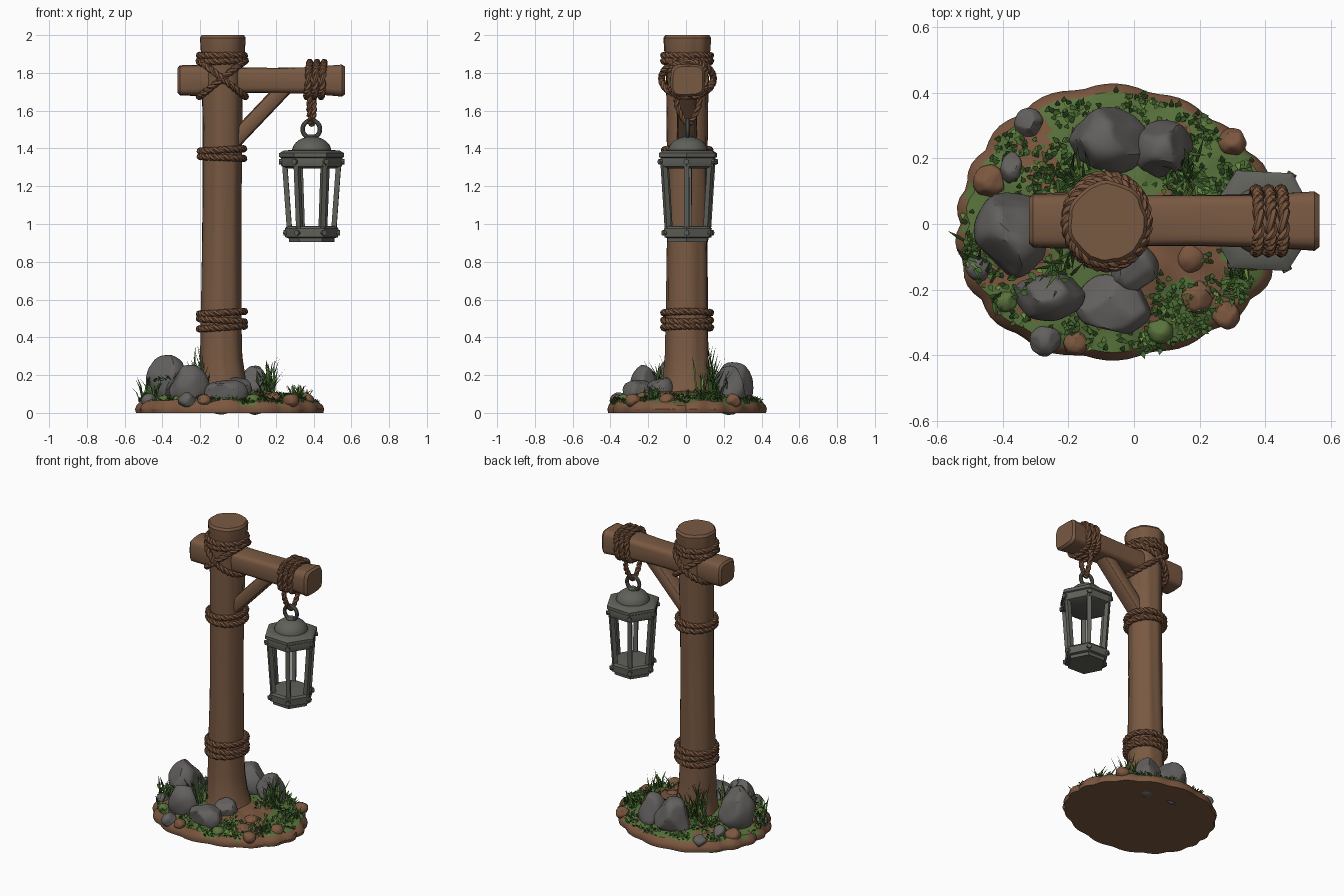
import bpy, bmesh, math, random
from math import sin, cos, pi, tau
from mathutils import Vector, noise

random.seed(7)
if "Cube" in bpy.data.objects:
    bpy.data.objects.remove(bpy.data.objects["Cube"])
made = []


def material(name, r, g, b):
    m = bpy.data.materials.new(name)
    m.use_nodes = True
    m.diffuse_color = (r, g, b, 1)
    m.node_tree.nodes["Principled BSDF"].inputs["Base Color"].default_value = (r, g, b, 1)
    return m


WOOD = material("wood", .19, .10, .055)
ROPE = material("rope", .19, .09, .047)
DIRT = material("dirt", .20, .095, .05)
MOSS = material("moss", .10, .17, .045)
GRASS = material("dark_grass", .055, .14, .028)
FRESH = material("light_grass", .13, .25, .05)
STONE = material("stone", .125, .118, .112)
METAL = material("iron", .115, .118, .10)


def add(name, bm, *mats):
    me = bpy.data.meshes.new(name)
    bmesh.ops.recalc_face_normals(bm, faces=bm.faces)
    bm.to_mesh(me)
    bm.free()
    for m in mats:
        me.materials.append(m)
    ob = bpy.data.objects.new(name, me)
    bpy.context.collection.objects.link(ob)
    made.append(ob)
    return ob


def section(n, rx, ry, power=1.0, turn=0.0):
    """Rounded or squared outline in two dimensions."""
    pts = []
    for i in range(n):
        c, s = cos(tau * i / n + turn), sin(tau * i / n + turn)
        pts.append((rx * math.copysign(abs(c) ** power, c), ry * math.copysign(abs(s) ** power, s)))
    return pts


def loft(bm, rings):
    loops = [[bm.verts.new(p) for p in ring] for ring in rings]
    n = len(loops[0])
    for a, b in zip(loops, loops[1:]):
        for i in range(n):
            bm.faces.new((a[i], a[(i + 1) % n], b[(i + 1) % n], b[i]))
    bm.faces.new(loops[0][::-1])
    bm.faces.new(loops[-1])


def bar(bm, p, q, rx, ry, n=4, power=1.0, turn=pi / 4):
    p, q = Vector(p), Vector(q)
    rot = (q - p).to_track_quat('Z', 'Y')
    outline = [rot @ Vector((u, v, 0)) for u, v in section(n, rx, ry, power, turn)]
    loft(bm, [[e + o for o in outline] for e in (p, q)])


def prism_stack(bm, cx, cy, levels, n, turn=0.0):
    loft(bm, [[(cx + u, cy + v, z) for u, v in section(n, r, r, 1, turn)] for r, z in levels])


def rope(name, loops, strand=.0125):
    """Two strands twisted round each closed path."""
    cu = bpy.data.curves.new(name, 'CURVE')
    cu.dimensions, cu.bevel_depth, cu.bevel_resolution = '3D', strand, 1
    for pts, twists in loops:
        n, mid = len(pts), sum(pts, Vector()) / len(pts)
        for phase in (0, pi):
            sp = cu.splines.new('POLY')
            sp.points.add(n - 1)
            sp.use_cyclic_u = True
            for i, p in enumerate(pts):
                tan = (pts[(i + 1) % n] - pts[i - 1]).normalized()
                out = (p - mid).normalized()
                a = tau * twists * i / n + phase
                off = out * cos(a) + tan.cross(out) * sin(a)
                sp.points[i].co = (*(p + off * strand * .6), 1)
    ob = bpy.data.objects.new(name, cu)
    bpy.context.collection.objects.link(ob)
    bpy.ops.object.select_all(action='DESELECT')
    ob.select_set(True)
    bpy.context.view_layer.objects.active = ob
    bpy.ops.object.convert(target='MESH')
    ob = bpy.context.view_layer.objects.active
    ob.data.materials.clear()
    ob.data.materials.append(ROPE)
    made.append(ob)


# Ground mound with a lumpy dirt rim and mossy patches
GX = -.053


def edge(a):
    lump = .022 * abs(sin(9 * a + sin(2 * a))) + .015 * sin(3 * a + 2.2)
    return Vector((.50 * cos(a), .42 * sin(a), 0)) * (.97 + 1.6 * lump)


def ground_z(x, y):
    a = math.atan2(y / .42, (x - GX) / .50)
    f = math.hypot(x - GX, y) / edge(a).length
    return .115 - .06 * f * f + .016 * noise.noise(Vector((x * 11, y * 11, 3)))


bm = bmesh.new()
rings = []
for f, z in ((.99, 0), (1.0, .02), (.985, .04)) + tuple((f, None) for f in (.94, .86, .77, .67, .56, .45, .33, .2, .06)):
    ring = []
    for i in range(96):
        p = edge(tau * i / 96) * f + Vector((GX, 0, 0))
        p.z = ground_z(p.x, p.y) if z is None else z
        ring.append(p)
    rings.append(ring)
loft(bm, rings)
mound = add("ground_mound", bm, DIRT, MOSS)
for poly in mound.data.polygons:
    c = poly.center
    inside = math.hypot((c.x - GX) / .50, c.y / .42)
    if poly.normal.z > .3 and inside < .93 and noise.noise(c * 7) > -.22:
        poly.material_index = 1


# Boulders and pebbles: spheres flattened by random planes
def rock(name, x, y, z, sx, sy, sz, mat, cut=.76):
    bm = bmesh.new()
    bmesh.ops.create_icosphere(bm, subdivisions=4, radius=1)
    planes = [Vector((random.gauss(0, 1), random.gauss(0, 1), random.gauss(0, 1))).normalized() for _ in range(9)]
    for v in bm.verts:
        for n in planes:
            d = v.co.dot(n)
            if d > cut:
                v.co -= n * (d - cut) * .9
        v.co *= 1.08 + .05 * noise.noise(v.co * 2 + Vector((x, y, 0)) * 9)
        v.co = Vector((x + v.co.x * sx, y + v.co.y * sy, z + v.co.z * sz))
    add(name, bm, mat)


for name, *spec in (
        ("back_boulder", -.08, .255, .13, .115, .10, .13), ("back_side_boulder", .09, .225, .12, .085, .09, .12),
        ("right_boulder", -.37, -.03, .16, .11, .125, .14), ("front_right_boulder", -.26, -.215, .14, .10, .075, .11),
        ("front_boulder", -.06, -.245, .10, .11, .09, .085), ("post_stone", .0, -.135, .12, .07, .07, .07),
        ("side_stone", -.37, .17, .08, .035, .045, .045), ("rim_stone", -.32, .305, .06, .042, .045, .04)):
    rock(name, *spec, STONE)
for i, (x, y, r, mat) in enumerate((
        (-.44, .13, .047, DIRT), (-.27, -.355, .045, STONE), (-.18, -.365, .035, DIRT), (.08, -.325, .037, MOSS),
        (.19, -.22, .05, DIRT), (-.39, -.235, .032, MOSS), (.30, .25, .04, DIRT), (-.27, .215, .03, DIRT),
        (.17, -.10, .05, DIRT), (.28, -.28, .04, DIRT), (.36, -.1, .04, DIRT), (-.47, -.13, .04, STONE))):
    rock(f"pebble_{i + 1}", x, y, .065, r, r, r * .9, mat, .85)


# Grass: outward-leaning blades and low leafy cover
def blade(bm, base, height, lean, width, tone):
    a = random.uniform(0, tau)
    out, side = Vector((cos(a), sin(a), 0)), Vector((-sin(a), cos(a), 0)) * width
    mid = base + out * lean * .35 + Vector((0, 0, height * .6))
    tip = base + out * lean + Vector((0, 0, height))
    v = [bm.verts.new(p) for p in (base - side * .6, base + side * .6, mid + side, mid - side, tip)]
    for f in (bm.faces.new(v[:4]), bm.faces.new((v[3], v[2], v[4]))):
        f.material_index = tone


def patch(bm, x, y, spread, count, height, width, fresh=.25, lift=0):
    for _ in range(count):
        px, py = x + random.gauss(0, spread), y + random.gauss(0, spread)
        if math.hypot((px - GX) / .50, py / .42) > .95:
            continue
        h = height * random.uniform(.5, 1.1)
        base = Vector((px, py, ground_z(px, py) - .005 + lift))
        blade(bm, base, h, random.uniform(.3, .7) * min(h, .1) + .012, width, int(random.random() < fresh))


bm = bmesh.new()
for x, y, h in ((-.2, .14, .24), (.17, .13, .19), (-.5, -.1, .12), (-.46, -.24, .13), (.31, -.17, .08),
                (.15, .17, .15), (-.21, -.12, .2), (-.14, .14, .18), (.33, .1, .07)):
    patch(bm, x, y, .022, 24, h, .0055, .3)
add("grass_tufts", bm, GRASS, FRESH)
bm = bmesh.new()
for x, y in ((.0, .385), (-.2, .36), (.29, .13), (.2, .3), (.3, -.2), (.18, -.32), (.02, -.38), (-.15, -.33),
             (-.42, -.27), (-.5, -.09), (-.22, .17), (.15, .12), (-.28, .13), (.36, -.02), (-.38, .23), (.1, -.24)):
    patch(bm, x, y, .045, 75, .026, .008, .2)
patch(bm, -.35, -.14, .05, 50, .03, .009, .1, .1)
add("leafy_cover", bm, GRASS, FRESH)

# Timber post with a flared foot and weathered grain
bm = bmesh.new()
rings = []
for z, r, cx in ((.03, .165, -.07), (.10, .14, -.073), (.18, .122, -.08), (.3, .112, -.088), (.5, .108, -.09),
                 (.75, .105, -.088), (1.0, .102, -.087), (1.3, .102, -.085), (1.5, .104, -.084), (1.7, .107, -.083),
                 (1.86, .107, -.082), (1.91, .117, -.08), (1.985, .122, -.08), (2.0, .112, -.08)):
    ring = []
    for i in range(40):
        a = tau * i / 40
        k = r * (1 + .05 * noise.noise(Vector((cos(a) * 4, sin(a) * 4, z * 1.3))) + .02 * sin(7 * a + z))
        ring.append((cx + k * cos(a), .006 + k * sin(a) * 1.03, z))
    rings.append(ring)
loft(bm, rings)
add("post", bm, WOOD)

# Cross beam and diagonal brace
bm = bmesh.new()
rings = []
for x, hz, hy in ((-.32, .066, .07), (-.308, .078, .08), (-.23, .08, .083), (-.1, .074, .08), (.05, .067, .077),
                  (.2, .066, .077), (.35, .07, .08), (.47, .077, .085), (.55, .084, .09), (.566, .073, .078)):
    rings.append([(x, .01 + u * (1 + .06 * noise.noise(Vector((u * 30, v * 30, x * 4)))),
                   1.76 + v * (1 + .06 * noise.noise(Vector((v * 30, u * 30, x * 4)))))
                  for u, v in section(24, hy, hz, .45)])
loft(bm, rings)
add("cross_beam", bm, WOOD)
bm = bmesh.new()
bar(bm, (-.03, .005, 1.43), (.26, .005, 1.735), .052, .042, 16, .5, 0)
add("diagonal_brace", bm, WOOD)


# Rope bindings
def hoop(cx, cy, z, rx, ry, tilt=0.0, n=112):
    return [Vector((cx + rx * cos(tau * i / n), cy + ry * sin(tau * i / n), z + tilt * cos(tau * i / n)))
            for i in range(n)]


for name, r, heights in (("lower_binding", .119, (.452, .49, .53)), ("middle_binding", .115, (1.352, 1.392)),
                         ("upper_binding", .119, (1.862, 1.892))):
    rope(name, [(hoop(-.085, .006, z, r, r + .005, random.uniform(-.01, .01)), 14) for z in heights])
rope("cross_lashing", [(hoop(-.083, .008, 1.77, .122, .137, t), 14) for t in (.095, -.095)])
rope("beam_wraps", [([Vector((x + .008 * sin(tau * i / 96), .01 + u, 1.765 + v))
                      for i, (u, v) in enumerate(section(96, .093, .09, .6))], 12) for x in (.372, .41, .448)])
rope("hanging_loop", [([Vector((.39 + .012 * cos(tau * i / 72), .01 + .055 * cos(tau * i / 72) * (1 + .5 * sin(tau * i / 72)),
                                1.62 + .09 * sin(tau * i / 72))) for i in range(72)], 9)], .011)

# Iron lantern: hexagonal frame with open sides, dome and ring
LX, LY, TURN = .39, .01, -.05


def corner(i, r, z):
    a = tau * i / 6 + TURN
    return Vector((LX + r * cos(a), LY + r * sin(a), z))


bm = bmesh.new()
prism_stack(bm, LX, LY, ((.135, 1.295), (.16, 1.305), (.166, 1.325), (.163, 1.35), (.172, 1.355), (.172, 1.375),
                         (.15, 1.388), (.11, 1.392)), 6, TURN)
add("lantern_roof_rim", bm, METAL)
bm = bmesh.new()
prism_stack(bm, LX, LY, ((.12, .905), (.122, .925), (.14, .93), (.142, .975), (.132, .988), (.11, .99)), 6, TURN)
add("lantern_base", bm, METAL)
bm = bmesh.new()
prism_stack(bm, LX, LY, [(.104 * cos(t * pi / 20), 1.385 + .078 * sin(t * pi / 20)) for t in range(10)], 32)
prism_stack(bm, LX, LY, ((.028, 1.45), (.028, 1.465), (.018, 1.475)), 16)
add("lantern_dome", bm, METAL)
bm = bmesh.new()
for i in range(6):
    bar(bm, corner(i, .118, .975), corner(i, .143, 1.32), .019, .019)
    for r, z in ((.155, 1.33), (.132, .953)):
        bar(bm, corner(i, r, z), corner(i, r + .018, z), .015, .015, 8)
add("lantern_bars", bm, METAL)
bpy.ops.mesh.primitive_torus_add(location=(.388, LY, 1.502), rotation=(pi / 2, 0, 0), major_radius=.046,
                                 minor_radius=.012, major_segments=32, minor_segments=10)
ring = bpy.context.object
ring.name = "lantern_ring"
ring.data.materials.append(METAL)
made.append(ring)

# Smooth rounded parts, keeping hard edges
bpy.ops.object.select_all(action='DESELECT')
for ob in made:
    ob.select_set(True)
bpy.context.view_layer.objects.active = made[0]
bpy.ops.object.shade_smooth_by_angle(angle=math.radians(32))
